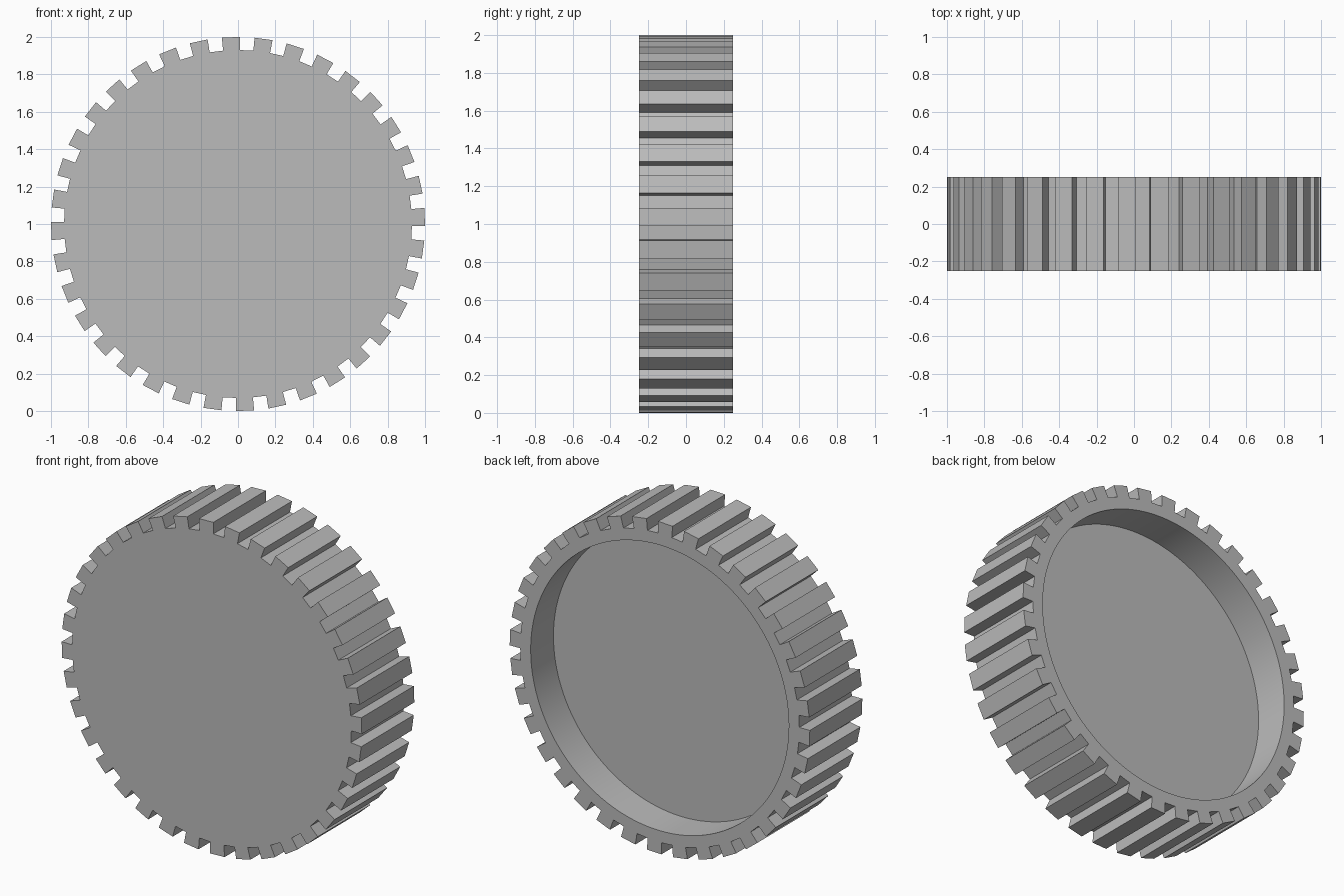
import bpy, bmesh
from math import sin, cos, pi

TEETH = 36
TIP, ROOT, BORE = 1.0, 0.93, 0.86
FRONT, FLOOR, BACK = -0.25, 0.033, 0.25
PITCH = 2 * pi / TEETH
START, TOOTH = -0.011, 0.097   # first tooth edge and tooth width, radians

cube = bpy.data.objects.get("Cube")
if cube:
    bpy.data.objects.remove(cube)

grey = bpy.data.materials.new("plain grey")
grey.use_nodes = True
colour = (0.5, 0.5, 0.5, 1)
grey.diffuse_color = colour
grey.node_tree.nodes["Principled BSDF"].inputs["Base Color"].default_value = colour

# Toothed outline as (radius, angle) and a bore circle on the same angles
outline = []
for i in range(TEETH):
    a = START + i * PITCH
    b = a + TOOTH
    outline += [(ROOT, a), (TIP, a), (TIP, b), (ROOT, b)]
count = len(outline)
circle = [(BORE, START + 2 * pi * i / count) for i in range(count)]

bm = bmesh.new()


def ring(points, y):
    return [bm.verts.new((r * cos(a), y, 1 + r * sin(a))) for r, a in points]


def band(first, second, smooth=False):
    for i in range(count):
        j = (i + 1) % count
        face = bm.faces.new((first[i], first[j], second[j], second[i]))
        face.smooth = smooth


front = ring(outline, FRONT)
back = ring(outline, BACK)
lip = ring(circle, BACK)
floor = ring(circle, FLOOR)

bm.faces.new(front)                 # solid front face
band(front, back)                   # teeth
band(back, lip)                     # back rim
band(lip, floor, smooth=True)       # recess wall
bm.faces.new(floor)                 # recess floor
bmesh.ops.recalc_face_normals(bm, faces=bm.faces)

mesh = bpy.data.meshes.new("toothed_wheel")
bm.to_mesh(mesh)
bm.free()
mesh.materials.append(grey)
wheel = bpy.data.objects.new("toothed_wheel", mesh)
bpy.context.collection.objects.link(wheel)

# Keep the rims of the recess crisp
bpy.context.view_layer.objects.active = wheel
wheel.select_set(True)
bpy.ops.object.shade_smooth_by_angle(angle=0.1)
